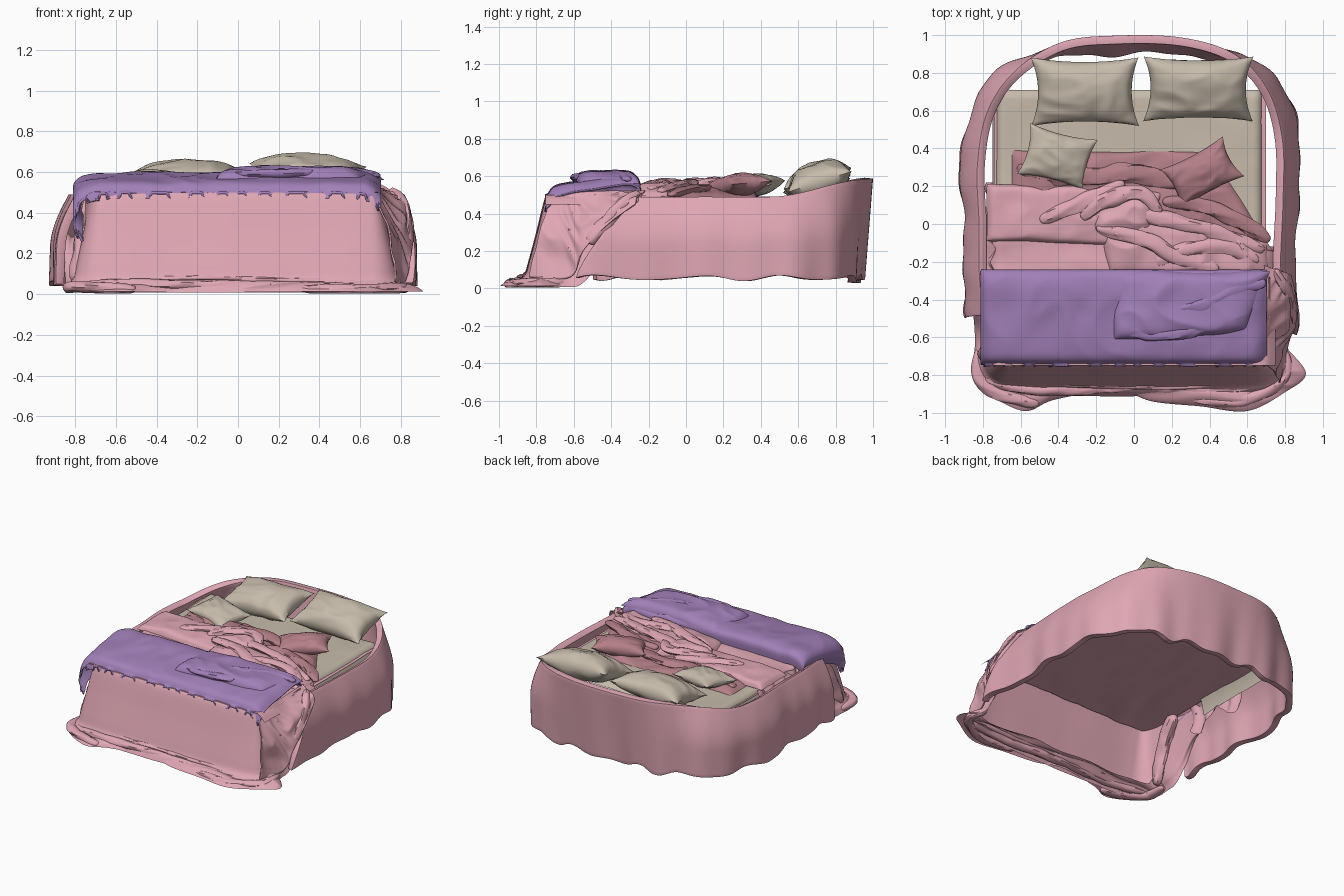
import bpy, bmesh, math
from mathutils import Vector, Euler, noise

cube = bpy.data.objects.get("Cube")
if cube:
    bpy.data.objects.remove(cube)


def material(name, rgb):
    m = bpy.data.materials.new(name)
    m.use_nodes = True
    m.diffuse_color = (*rgb, 1)
    m.node_tree.nodes["Principled BSDF"].inputs["Base Color"].default_value = (*rgb, 1)
    return m


PINK = material("soft pink", (0.74, 0.385, 0.455))
ROSE = material("dusky rose", (0.46, 0.215, 0.245))
PURPLE = material("lilac purple", (0.36, 0.215, 0.48))
BEIGE = material("linen beige", (0.57, 0.50, 0.41))


def spline(pts, t):
    """Catmull-Rom curve through pts, t in 0..1."""
    n = len(pts) - 1
    i = min(int(t * n), n - 1)
    f = t * n - i
    a, b, c, d = (Vector(pts[min(max(k, 0), n)]) for k in range(i - 1, i + 3))
    return 0.5 * (2 * b + (c - a) * f + (2 * a - 5 * b + 4 * c - d) * f * f
                  + (3 * b - a - 3 * c + d) * f ** 3)


def outward(pts, t):
    """Point and horizontal normal on a plan path."""
    d = (spline(pts, min(t + .01, 1)) - spline(pts, max(t - .01, 0))).normalized()
    return spline(pts, t), Vector((d.y, -d.x))


def step(a, b, x):
    t = min(max((x - a) / (b - a), 0), 1)
    return t * t * (3 - 2 * t)


def folds(x, y, freq, seed=0):
    """Creased cloth noise, roughly -1..1."""
    p = Vector((x * freq, y * freq, seed * 7.3))
    p += 0.5 * noise.noise_vector(p * 0.7)
    return 1 - 3 * abs(noise.noise(p)) + 0.4 * noise.noise(p * 2.3)


def sheet(name, nu, nv, func, mat, thick=0.0, angle=50):
    """Grid surface from func(u, v)."""
    bm = bmesh.new()
    g = [[bm.verts.new(func(i / nu, j / nv)) for j in range(nv + 1)] for i in range(nu + 1)]
    for i in range(nu):
        for j in range(nv):
            bm.faces.new((g[i][j], g[i + 1][j], g[i + 1][j + 1], g[i][j + 1]))
    return finish(name, bm, mat, thick, angle)


def finish(name, bm, mat, thick=0.0, angle=50):
    bmesh.ops.remove_doubles(bm, verts=bm.verts, dist=0.0005)
    bmesh.ops.recalc_face_normals(bm, faces=bm.faces)
    me = bpy.data.meshes.new(name)
    bm.to_mesh(me)
    bm.free()
    me.materials.append(mat)
    ob = bpy.data.objects.new(name, me)
    bpy.context.collection.objects.link(ob)
    bpy.ops.object.select_all(action='DESELECT')
    ob.select_set(True)
    bpy.context.view_layer.objects.active = ob
    bpy.ops.object.shade_smooth_by_angle(angle=math.radians(angle))
    if thick:
        s = ob.modifiers.new("thickness", 'SOLIDIFY')
        s.thickness, s.offset = thick, 0
    return ob


def mound(name, corners, base, height, mat, wrinkle=.01, freq=5, seed=0, n=50, edge=6):
    """Puffed cloth layer over a quad, falling to base at its border."""
    a, b, c, d = (Vector(p) for p in corners)

    def f(u, v):
        p = (a.lerp(b, u)).lerp(d.lerp(c, u), v)
        fall = (1 - abs(2 * u - 1) ** edge) * (1 - abs(2 * v - 1) ** edge)
        p += 0.02 * Vector((noise.noise((p.x * 4, p.y * 4, seed)),
                            noise.noise((p.x * 4, p.y * 4, seed + 9))))
        z = base + (height + wrinkle * folds(p.x, p.y, freq, seed)) * fall ** .6
        return (p.x, p.y, z)
    return sheet(name, n, n, f, mat)


def roll(name, pts, rx, rz, mat, seed=0, lump=.35):
    """Tapered, lumpy roll of cloth along a path."""
    def f(u, v):
        p = spline(pts, u)
        d = spline(pts, min(u + .02, 1)) - spline(pts, max(u - .02, 0))
        side = Vector((d.y, -d.x, 0)).normalized()
        up = d.normalized().cross(side)
        a = v * math.tau
        r = max(0, 1 - abs(2 * u - 1) ** 5) ** .5 * (
            1 + lump * noise.noise(p * 9 + 1.5 * Vector((math.cos(a), math.sin(a), seed))))
        p += side * rx * r * math.cos(a) - up * rz * r * math.sin(a)
        p.z = max(p.z, 0.004)
        return p
    return sheet(name, 70, 16, f, mat)


def pillow(name, loc, rot, size, mat, seed=0, n=28):
    """Two pinched, bulging faces joined at a seam."""
    bm = bmesh.new()
    e = Euler([math.radians(r) for r in rot])
    for s in (1, -1):
        g = []
        for i in range(n + 1):
            row = []
            for j in range(n + 1):
                x, y = 2 * i / n - 1, 2 * j / n - 1
                t = ((1 - x * x) * (1 - y * y)) ** .5
                crease = .012 * folds(x, y, 1.6, seed) * t ** .5
                p = Vector((x * (1 - .13 * (1 - y * y) * x * x) * size[0] / 2,
                            y * (1 - .13 * (1 - x * x) * y * y) * size[1] / 2,
                            s * (t * size[2] / 2 + crease * .6)))
                p.rotate(e)
                row.append(bm.verts.new(p + Vector(loc)))
            g.append(row)
        for i in range(n):
            for j in range(n):
                bm.faces.new((g[i][j], g[i + 1][j], g[i + 1][j + 1], g[i][j + 1]))
    return finish(name, bm, mat)


# Padded frame: open U with a rising headboard and fluted lower edge
rim = [(.75, -.58), (.755, -.2), (.77, .15), (.765, .45), (.69, .7), (.52, .88), (.25, .965),
       (-.1, .975), (-.38, .94), (-.62, .79), (-.76, .58), (-.81, .3), (-.8, 0), (-.8, -.25), (-.78, -.48)]


def frame_wall(u, v):
    u = max(u, .055 * (1 - v))
    p, n = outward(rim, u)
    back = step(.72, .97, p.y)
    top = .48 + .11 * step(.45, 1, p.y)
    low = .055 + .012 * math.sin(u * 62) + (.004 + .01 * back) * math.sin(u * 95)
    off = (1 - back) * .082 * math.sin(min(v * 1.7, 1) * math.pi / 2) - back * .05 * v
    off += v * (.009 * math.sin(u * 58) + .009 * math.sin(u * 33 + 1) + .006 * math.sin(u * 110))
    p += n * off
    return (p.x, p.y, top + (low - top) * v)


wall = sheet("bed_frame", 160, 20, frame_wall, PINK, .045)
bevel = wall.modifiers.new("soft_rim", 'BEVEL')
bevel.width, bevel.segments, bevel.angle_limit = .015, 2, math.radians(60)


# Fitted sheet with dropped sides, lined in pink beneath
def bed_sheet(u, v):
    x, y = -.75 + 1.45 * u, -.15 + .86 * v
    drop = step(.69, .73, abs(x + .025)) * .14 + step(.68, .71, y) * .03
    return (x, y, .482 - drop + .004 * folds(x, y, 3))


def lining(u, v):
    x, y = -.74 + 1.44 * u, -.74 + 1.43 * v
    return (x, y, .455 + .008 * folds(x, y * .4, 4, 3))


sheet("fitted_sheet", 60, 36, bed_sheet, BEIGE)
sheet("sheet_lining", 40, 40, lining, PINK)


# Quilt: top, hanging skirt and the hem spread on the floor
def quilt_top(u, v):
    x, y = -.78 + 1.53 * u, -.75 + (.9 - .27 * step(.5, .9, u)) * v
    return (x, y, .497 + .006 * folds(x, y, 4, 2) - .06 * step(.7, .78, abs(x + .015)))


sheet("quilt_top", 50, 40, quilt_top, PINK)
outline = [(-.74, -.28), (-.735, -.5), (-.7, -.69), (-.62, -.73), (-.3, -.737), (0, -.74),
           (.3, -.737), (.61, -.73), (.68, -.69), (.71, -.5), (.71, -.28)]
hang = [(0, .5), (.02, .465), (.06, .3), (.1, .15), (.12, .08), (.15, .045), (.17, .008)]


def skirt(u, v):
    p, n = outward(outline, u)
    o, z = spline(hang, v)
    side = step(-.72, -.6, p.y)
    p += n * (o * (1 - .4 * side) + v * .014 * folds(p.x * .8, p.y + z * .4, 3, 4) * (.3 + side))
    z += side * step(-.6, -.3, p.y) * .3 * v
    return (p.x, p.y, max(z, .006))


sheet("quilt_skirt", 130, 30, skirt, PINK)
hem = [(-.82, -.64), (-.85, -.8), (-.77, -.9), (-.58, -.99), (-.42, -.93), (-.1, -.88), (.1, -.94),
       (.35, -.965), (.6, -.99), (.8, -.89), (.91, -.79), (.79, -.64)]


def floor_hem(u, v):
    inner = Vector((max(-.76, min(.74, -.9 + 1.8 * u)), -.79 + .12 * abs(2 * u - 1) ** 6))
    p = inner.lerp(spline(hem, u), v)
    z = .012 + .062 * (1 - v) ** .7 + .018 * folds(p.x * .35, p.y * 2, 6, 5) * (1 - v ** 4)
    return (p.x, p.y, max(z, .004))


sheet("quilt_hem", 130, 26, floor_hem, PINK)
roll("hem_fold_front", [(-.8, -.82, .045), (-.5, -.88, .05), (0, -.86, .04), (.45, -.87, .035), (.8, -.83, .03)], .03, .025, PINK, 1)
roll("hem_fold_right", [(-.82, -.66, .03), (-.82, -.82, .035), (-.68, -.91, .03), (-.5, -.95, .025)], .035, .028, PINK, 2)
roll("hem_fold_left", [(.78, -.64, .03), (.8, -.8, .03), (.6, -.93, .025), (.3, -.93, .025)], .03, .025, PINK, 3)
roll("hem_fold_upper", [(-.5, -.845, .07), (-.1, -.85, .075), (.3, -.855, .065), (.74, -.82, .055)], .02, .016, PINK, 6)

# Quilt swept over the frame beside the foot end
sweep_top = [(.69, -.22, .52), (.7, -.4, .52), (.69, -.6, .51), (.67, -.72, .48)]
sweep_low = [(.83, -.27, .45), (.86, -.42, .34), (.85, -.55, .2), (.82, -.62, .06), (.77, -.84, .06)]


def sweep(u, v):
    a, b = spline(sweep_top, u), spline(sweep_low, u)
    out = Vector((.8, -.25, .25)) * math.sin(v * math.pi)
    return a.lerp(b, v) + out * (.025 + .02 * folds(u * 1.4 + v * .5, v * .4, 4, 8))


sheet("quilt_sweep", 60, 40, sweep, PINK, .008)
roll("sweep_fold", [(.74, -.24, .49), (.79, -.32, .46), (.825, -.42, .36), (.84, -.52, .24)], .03, .04, PINK, 11)
roll("side_bunch_right", [(-.72, -.42, .46), (-.75, -.55, .36), (-.77, -.64, .2), (-.79, -.7, .05)], .04, .06, PINK, 14)


# Quilt edge tucked down inside the frame
def tuck(u, v):
    x = -.745 - .035 * math.sin(v * 3) + .012 * math.sin(u * 25)
    return (x, -.3 + .52 * u, .49 - v * (.2 + .06 * math.sin(u * 9)))


sheet("quilt_tuck", 40, 12, tuck, PINK)

# Rumpled covers
mound("rose_cover", [(-.66, .1), (.74, -.14), (.4, .38), (-.64, .38)], .487, .035, ROSE, .018, 4, 1, 70)
mound("folded_quilt", [(-.775, -.09), (-.1, -.1), (-.1, .2), (-.775, .21)], .495, .045, PINK, .008, 5, 2, 50, 10)
mound("rumpled_quilt", [(-.12, -.27), (.71, -.27), (.7, -.1), (-.22, .17)], .495, .05, PINK, .025, 4, 3, 70)
mound("rumple_peak", [(-.24, -.04), (.1, -.1), (.14, .16), (-.2, .19)], .51, .06, PINK, .025, 7, 4, 36, 3)
for k, pts in enumerate([
        [(-.2, -.02, .55), (.05, -.08, .57), (.2, -.16, .56), (.45, -.24, .54)],
        [(0, .06, .56), (.2, .02, .56), (.45, -.05, .55), (.69, -.14, .52)],
        [(-.28, .03, .54), (-.14, .13, .57), (.04, .16, .57), (.14, .05, .56)],
        [(-.5, .02, .54), (-.35, .08, .55), (-.2, .15, .55), (-.05, .22, .55)],
        [(.1, -.2, .54), (.3, -.13, .56), (.5, -.12, .55), (.66, -.2, .53)]]):
    roll(f"quilt_fold_{k + 1}", pts, .04, .022, PINK, k + 20, .4)
roll("rose_fold_1", [(-.62, .3, .51), (-.3, .25, .53), (0, .27, .53), (.25, .21, .53)], .05, .022, ROSE, 30, .4)
roll("rose_fold_2", [(.15, .12, .53), (.35, .1, .53), (.55, .02, .53), (.72, -.09, .5)], .04, .022, ROSE, 31, .4)

# Purple throw with a tabbed front edge and a draped corner
drape = [(-.25, .49), (-.255, .565), (-.33, .59), (-.48, .575), (-.64, .555), (-.715, .53), (-.742, .468)]
across = [(-.765, -.24), (-.805, -.14), (-.785, -.06), (-.72, -.015), (-.6, 0), (-.4, 0), (-.2, 0), (0, 0),
          (.22, 0), (.45, 0), (.63, -.01), (.7, -.07)]


def throw(u, v):
    y, z = spline(drape, v)
    x, dz = spline(across, u)
    z += .007 * folds(x, y, 4, 6) * (1 - v ** 6) + dz * (.35 + .65 * v)
    tab = math.sin(x * 46 + 2 * math.sin(x * 9))
    hem_part = max(0, v - .9) * 10
    z += .03 * (tab > .3) * hem_part
    y -= .01 * (tab > -.3) * hem_part
    return (x, y, z)


sheet("purple_throw", 180, 44, throw, PURPLE, .012, 40)
mound("throw_fold", [(-.11, -.62), (.6, -.57), (.72, -.255), (-.1, -.25)], .56, .06, PURPLE, .012, 4, 7, 60)
roll("throw_crease_1", [(-.06, -.55, .59), (.12, -.58, .59), (.3, -.56, .595), (.42, -.49, .6)], .04, .025, PURPLE, 40)
roll("throw_crease_2", [(.2, -.45, .6), (.38, -.42, .61), (.55, -.34, .605), (.7, -.31, .58)], .035, .02, PURPLE, 41)

# Pillows
pillow("pillow_right", (-.26, .7, .56), (12, -2, 0), (.57, .37, .19), BEIGE, 1)
pillow("pillow_left", (.34, .715, .58), (18, 2, 0), (.58, .36, .2), BEIGE, 2)
pillow("small_pillow", (-.405, .355, .55), (6, 4, -14), (.37, .28, .11), BEIGE, 3)
pillow("rose_pillow", (.36, .27, .55), (4, -5, 28), (.38, .24, .12), ROSE, 4)
